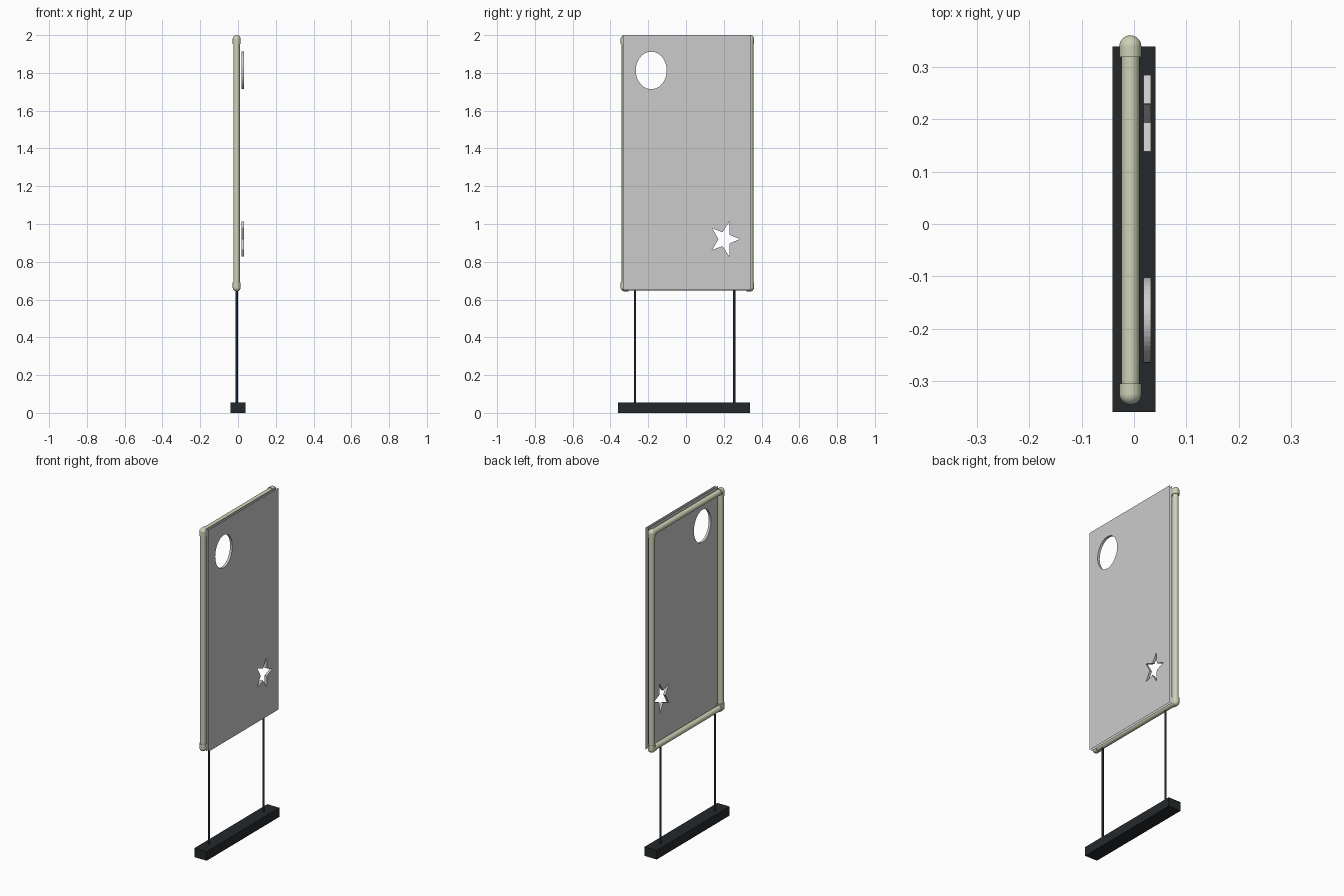
import bpy, bmesh
from math import sin, cos, pi, radians
from mathutils import Vector

if "Cube" in bpy.data.objects:
    bpy.data.objects.remove(bpy.data.objects["Cube"])

def material(name, color):
    m = bpy.data.materials.new(name)
    m.diffuse_color = (*color, 1)
    m.use_nodes = True
    m.node_tree.nodes["Principled BSDF"].inputs["Base Color"].default_value = m.diffuse_color
    return m

CREAM = material("cream_frame", (0.62, 0.64, 0.47))
BLACK = material("black_base", (0.018, 0.022, 0.024))

def add_object(name, bm, mat=None, smooth=False):
    me = bpy.data.meshes.new(name)
    bm.to_mesh(me)
    bm.free()
    ob = bpy.data.objects.new(name, me)
    bpy.context.collection.objects.link(ob)
    if mat:
        me.materials.append(mat)
    if smooth:
        bpy.ops.object.select_all(action='DESELECT')
        ob.select_set(True)
        bpy.context.view_layer.objects.active = ob
        bpy.ops.object.shade_smooth_by_angle(angle=radians(35))
    return ob

def tube(bm, a, b, r, sides=32):
    a, b = Vector(a), Vector(b)
    res = bmesh.ops.create_cone(bm, cap_ends=True, segments=sides,
                                radius1=r, radius2=r, depth=(b - a).length)
    rot = (b - a).to_track_quat('Z', 'Y').to_matrix()
    for v in res["verts"]:
        v.co = rot @ v.co + (a + b) / 2

# Base block
bm = bmesh.new()
bmesh.ops.create_cube(bm, size=1)
for v in bm.verts:
    v.co = (v.co.x * 0.082, v.co.y * 0.70 - 0.01, (v.co.z + 0.5) * 0.055)
add_object("base", bm, BLACK)

# Tube frame layout: centre line corners
FX = -0.007
Y0, Y1, Z0, Z1 = -0.325, 0.34, 0.664, 1.979
BAR, ELBOW = 0.0172, 0.021

# Two thin legs
for name, y in (("front_leg", -0.27), ("rear_leg", 0.255)):
    bm = bmesh.new()
    tube(bm, (FX, y, 0.05), (FX, y, Z0), 0.006, 16)
    add_object(name, bm, BLACK, True)

# Frame bars
bars = {"top_bar": ((Y0, Z1), (Y1, Z1)), "bottom_bar": ((Y0, Z0), (Y1, Z0)),
        "front_bar": ((Y0, Z0), (Y0, Z1)), "rear_bar": ((Y1, Z0), (Y1, Z1))}
for name, (a, b) in bars.items():
    bm = bmesh.new()
    tube(bm, (FX, *a), (FX, *b), BAR)
    add_object(name, bm, CREAM, True)

# Elbow fittings at the four corners
for yn, y, dy in (("front", Y0, 0.02), ("rear", Y1, -0.02)):
    for zn, z, dz in (("bottom", Z0, 0.026), ("top", Z1, -0.026)):
        bm = bmesh.new()
        c = (FX, y, z)
        res = bmesh.ops.create_uvsphere(bm, u_segments=32, v_segments=16, radius=ELBOW)
        bmesh.ops.translate(bm, verts=res["verts"], vec=c)
        tube(bm, c, (FX, y + dy, z), ELBOW)
        tube(bm, c, (FX, y, z + dz), ELBOW)
        add_object(f"{zn}_{yn}_elbow", bm, CREAM, True)

# Panel: front and back sheets, joined only by the walls of the cut-outs
def ring(n, cy, cz, ry, rz, inner=1.0):
    pts = []
    for i in range(n):
        k = inner if i % 2 else 1.0
        t = 2 * pi * i / n
        pts.append((cy + ry * k * cos(t), cz + rz * k * sin(t)))
    return pts

outline = [(-0.333, 0.65), (0.342, 0.65), (0.342, 2.0), (-0.333, 2.0)]
round_hole = ring(48, -0.184, 1.813, 0.082, 0.099)
star_hole = ring(10, 0.204, 0.92, 0.081, 0.097, 0.4)

bm = bmesh.new()
sheets = []
for x, side in ((0.033, 1), (0.018, -1)):
    loops, edges = [], []
    for pts in (outline, round_hole, star_hole):
        vs = [bm.verts.new((x, *p)) for p in pts]
        edges += [bm.edges.new((vs[i - 1], vs[i])) for i in range(len(vs))]
        loops.append(vs)
    res = bmesh.ops.triangle_fill(bm, edges=edges, use_beauty=True)
    for f in [g for g in res["geom"] if isinstance(g, bmesh.types.BMFace)]:
        f.normal_update()
        if f.normal.x * side < 0:
            f.normal_flip()
    sheets.append(loops)
for front, back in zip(sheets[0][1:], sheets[1][1:]):
    for i in range(len(front)):
        bm.faces.new((front[i - 1], front[i], back[i], back[i - 1]))
add_object("panel", bm)
